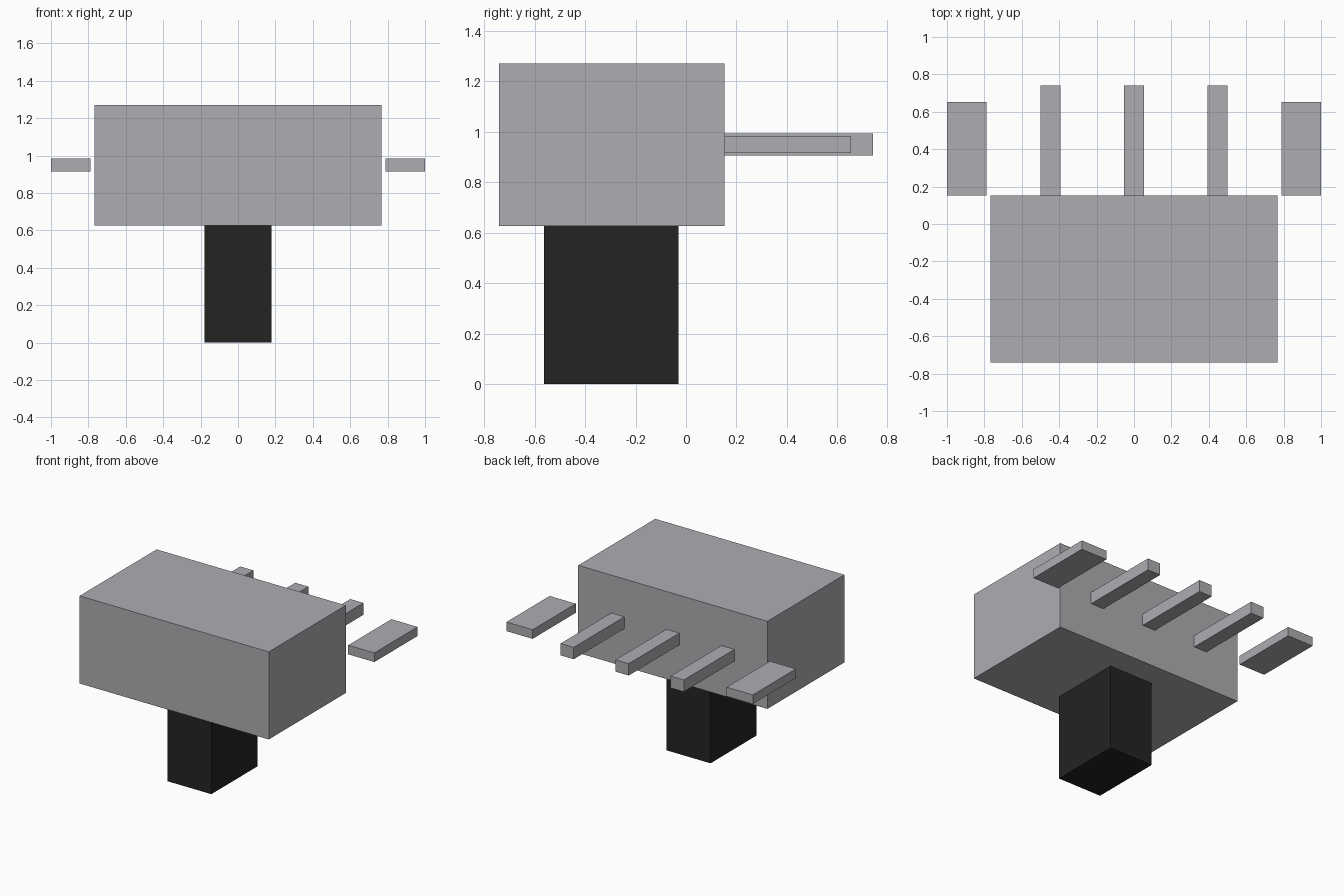
import bpy
import bmesh
from mathutils import Vector

cube = bpy.data.objects.get("Cube")
if cube:
    bpy.data.objects.remove(cube, do_unlink=True)


def make_material(name, colour):
    mat = bpy.data.materials.new(name)
    mat.use_nodes = True
    mat.diffuse_color = colour
    bsdf = next(n for n in mat.node_tree.nodes if n.type == 'BSDF_PRINCIPLED')
    bsdf.inputs["Base Color"].default_value = colour
    return mat


def box(name, x, y, z, mat):
    """Box spanning the (min, max) ranges on each axis."""
    lo, hi = (Vector(c) for c in zip(x, y, z))
    bm = bmesh.new()
    bmesh.ops.create_cube(bm, size=1)
    bmesh.ops.scale(bm, vec=hi - lo, verts=bm.verts)
    mesh = bpy.data.meshes.new(name)
    bm.to_mesh(mesh)
    bm.free()
    mesh.materials.append(mat)
    obj = bpy.data.objects.new(name, mesh)
    obj.location = (lo + hi) / 2
    bpy.context.collection.objects.link(obj)
    return obj


grey = make_material("metal grey", (0.423, 0.418, 0.445, 1))
black = make_material("black plastic", (0.017, 0.017, 0.017, 1))

back = 0.153  # rear face of the housing

# Housing and the actuator post below it
box("housing", (-0.768, 0.768), (-0.74, back), (0.627, 1.27), grey)
box("actuator_post", (-0.178, 0.178), (-0.563, -0.03), (0, 0.627), black)

# Three contact pins out of the rear face
for name, x in (("right", -0.447), ("middle", 0), ("left", 0.447)):
    box(name + "_pin", (x - 0.053, x + 0.053), (back, 0.74), (0.905, 0.992), grey)

# Flat mounting tabs beside the housing
for name, x in (("right", -0.894), ("left", 0.894)):
    box(name + "_mounting_tab", (x - 0.106, x + 0.106), (back, 0.653), (0.916, 0.983), grey)
